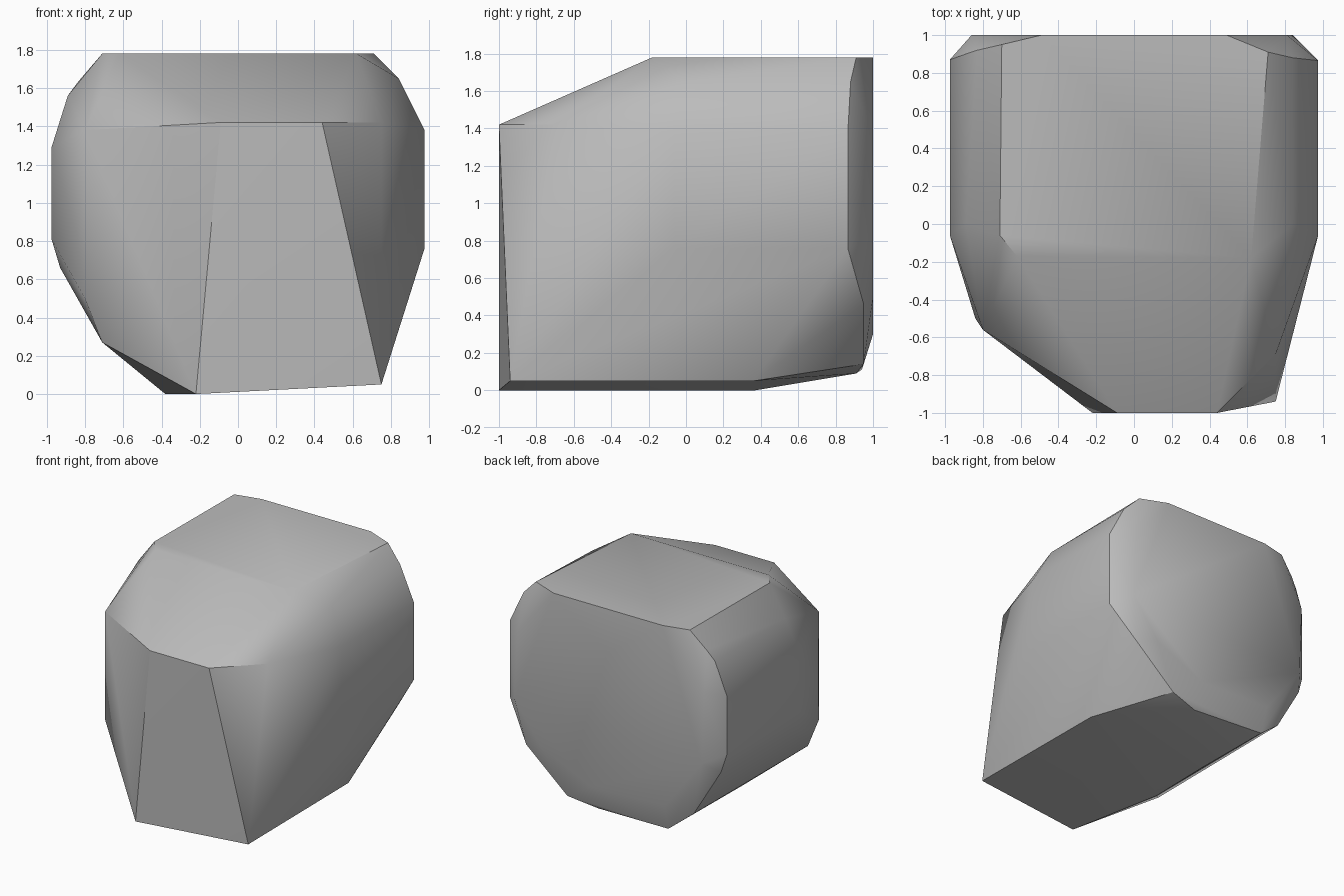
import bpy
import bmesh
import math

cube = bpy.data.objects.get("Cube")
if cube:
    bpy.data.objects.remove(cube, do_unlink=True)

# One flat stone colour
stone = bpy.data.materials.new("stone_grey")
stone.use_nodes = True
colour = (0.5, 0.5, 0.5, 1)
stone.diffuse_color = colour
stone.node_tree.nodes["Principled BSDF"].inputs["Base Color"].default_value = colour

# Corner points of the boulder, grouped by region
front_face = [(-.22, -1, 0), (.75, -.94, .05), (.44, -1, 1.42), (-.09, -1, 1.42)]
front_shoulders = [(.75, -.69, 1.42), (-.8, -.56, 1.38), (-.84, -.5, .83),
                   (-.8, -.56, .5), (-.71, -.55, .27)]
top_face = [(-.62, -.17, 1.78), (.62, -.18, 1.78), (-.71, -.06, 1.78),
            (.71, .91, 1.78), (.49, 1, 1.78), (-.49, 1, 1.78), (-.7, .95, 1.78)]
back_face = [(.81, 1, 1.39), (.84, 1, .83), (.6, 1, .5), (.15, 1, .3),
             (-.51, 1, .32), (-.84, 1, .75), (-.86, 1, 1.33)]
back_rim = [(.15, .91, .09), (.4, .95, .14), (.77, .95, .46),
            (-.5, .94, .11), (-.7, .9, .27), (-.83, .92, 1.64)]
base = [(-.38, -.18, 0), (-.37, .37, 0), (.74, .36, .05)]

# Side points run from a front position to a back position at one height
sides = []
for x, z, y_front, y_back in [(.975, 1.38, -.06, .865), (.975, .76, -.06, .865),
                              (.84, 1.65, 0, .88), (-.975, 1.29, -.06, .87),
                              (-.975, .81, -.06, .87), (-.89, 1.56, 0, .9),
                              (-.93, .66, 0, .88)]:
    sides += [(x, y_front, z), (x, y_back, z)]

# Wrap the points in a convex shell and merge nearly flat triangles
bm = bmesh.new()
for p in front_face + front_shoulders + top_face + back_face + back_rim + base + sides:
    bm.verts.new(p)
hull = bmesh.ops.convex_hull(bm, input=bm.verts[:])
loose = [v for v in bm.verts if not v.link_faces]
bmesh.ops.delete(bm, geom=loose, context="VERTS")
bmesh.ops.dissolve_limit(bm, angle_limit=math.radians(2),
                         verts=bm.verts[:], edges=bm.edges[:])
bmesh.ops.recalc_face_normals(bm, faces=bm.faces[:])

mesh = bpy.data.meshes.new("boulder")
bm.to_mesh(mesh)
bm.free()
mesh.materials.append(stone)
boulder = bpy.data.objects.new("boulder", mesh)
bpy.context.collection.objects.link(boulder)

# Soft facets with the main ridges kept sharp
bpy.ops.object.select_all(action="DESELECT")
boulder.select_set(True)
bpy.context.view_layer.objects.active = boulder
bpy.ops.object.shade_smooth_by_angle(angle=math.radians(30))
